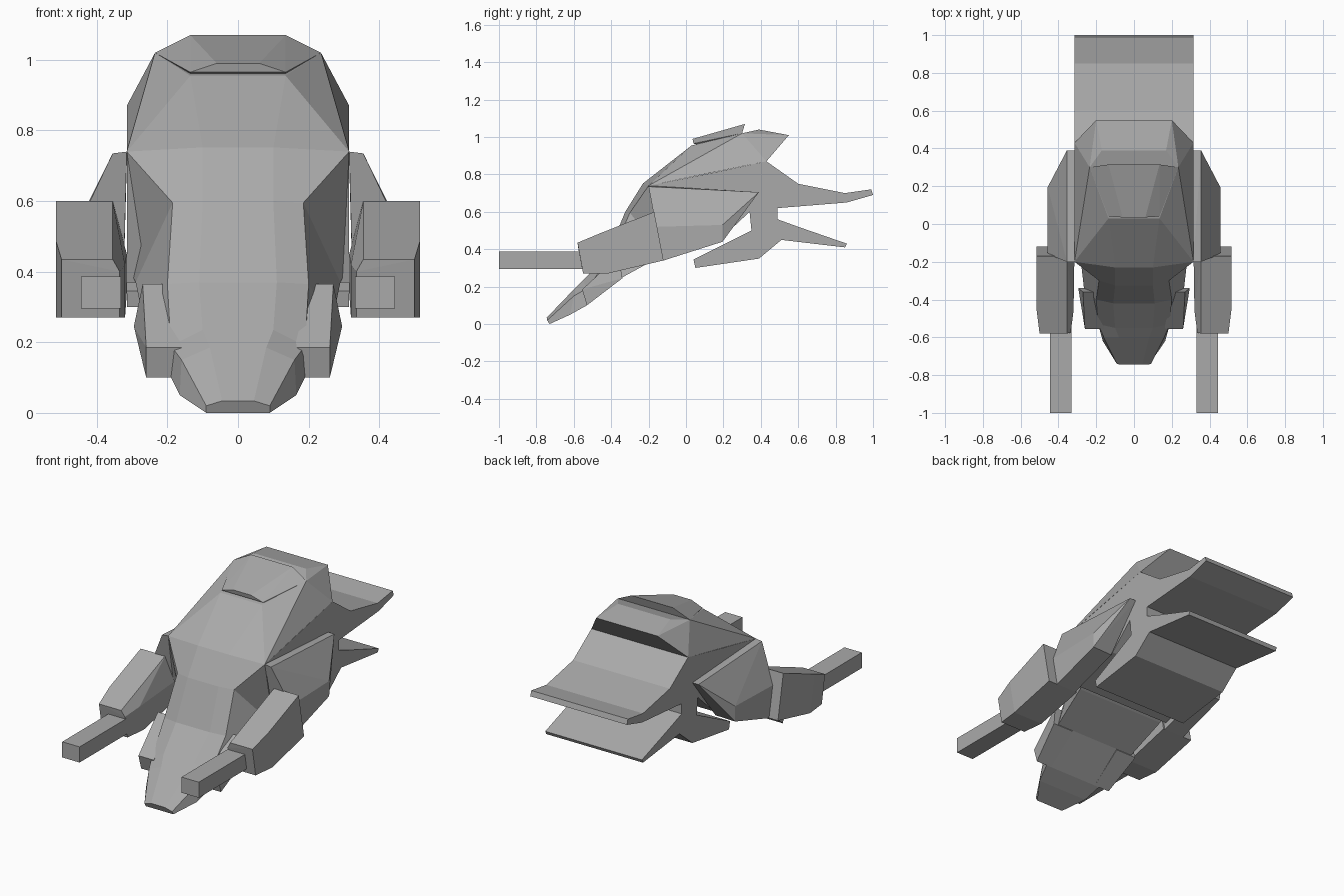
import bpy, bmesh

cube = bpy.data.objects.get("Cube")
if cube:
    bpy.data.objects.remove(cube, do_unlink=True)

grey = bpy.data.materials.new("plain grey")
grey.use_nodes = True
colour = (0.4, 0.4, 0.4, 1)
grey.diffuse_color = colour
grey.node_tree.nodes["Principled BSDF"].inputs["Base Color"].default_value = colour


def finish(name, bm):
    bmesh.ops.recalc_face_normals(bm, faces=bm.faces[:])
    mesh = bpy.data.meshes.new(name)
    bm.to_mesh(mesh)
    bm.free()
    mesh.materials.append(grey)
    obj = bpy.data.objects.new(name, mesh)
    bpy.context.collection.objects.link(obj)
    return obj


def flip(points):
    return [(-x, y, z) for x, y, z in points]


def hull(name, points):
    """Faceted solid wrapped around a few corner points."""
    bm = bmesh.new()
    for p in points:
        bm.verts.new(p)
    res = bmesh.ops.convex_hull(bm, input=bm.verts[:])
    loose = {v for v in res["geom_interior"] + res["geom_unused"]
             if isinstance(v, bmesh.types.BMVert)}
    bmesh.ops.delete(bm, geom=list(loose), context='VERTS')
    bmesh.ops.dissolve_limit(bm, angle_limit=0.02, verts=bm.verts[:], edges=bm.edges[:])
    return finish(name, bm)


def pair(name, points):
    hull("left_" + name, points)
    hull("right_" + name, flip(points))


def extrude_profile(name, profile, half):
    """Side profile (y, z) stretched across the width."""
    bm = bmesh.new()
    a = [bm.verts.new((-half, y, z)) for y, z in profile]
    b = [bm.verts.new((half, y, z)) for y, z in profile]
    bm.faces.new(a)
    bm.faces.new(b)
    for i in range(len(a)):
        j = (i + 1) % len(a)
        bm.faces.new((a[i], a[j], b[j], b[i]))
    return finish(name, bm)


# Flat-sided body with the forked tail
extrude_profile("body_and_tail", [
    (-.2, .74), (.1, .8), (.43, .87), (.6, .75), (.85, .7), (.99, .72), (1, .69),
    (.86, .65), (.49, .62), (.49, .56), (.6, .52), (.86, .43), (.85, .41),
    (.51, .45), (.39, .35), (.05, .3), (.04, .345), (.35, .5), (.34, .6),
    (.19, .46), (-.1, .37)], .315)

# Hood over the back, and the raised canopy on it
hood = [(.315, -.2, .74), (.315, .43, .87), (.2, .55, 1.01), (.17, .39, 1.04),
        (.235, .3, 1.02), (.135, .03, .955)]
hull("hood", hood + flip(hood))
canopy = [(.135, .04, .965), (.06, .035, .99), (.135, .315, 1.07),
          (.235, .3, 1.02), (.135, .1, .95)]
hull("canopy", canopy + flip(canopy))

# Head and neck, lofted from the nose up to the hood
# each ring: centre ridge, upper corner, lower corner
rings = [
    [(.045, -.745, .034), (.09, -.742, .02), (.09, -.73, .0)],
    [(.08, -.6, .185), (.16, -.6, .15), (.165, -.62, .05)],
    [(.1, -.55, .235), (.19, -.53, .19), (.19, -.53, .1)],
    [(.11, -.42, .37), (.2, -.4, .365), (.265, -.34, .25)],
    [(.1, -.325, .6), (.185, -.3, .595), (.29, -.12, .37)],
    [(.1, -.23, .752), (.315, -.2, .74), (.315, -.05, .42)],
]
bm = bmesh.new()
loops = [[bm.verts.new(p) for p in r[::-1] + flip(r)] for r in rings]
for low, high in zip(loops, loops[1:]):
    for i in range(6):
        j = (i + 1) % 6
        bm.faces.new((low[i], low[j], high[j], high[i]))
bm.faces.new(loops[0])
bm.faces.new(loops[-1])
finish("head", bm)

# Brow joining the neck ridge to the canopy
brow = [(.1, -.23, .752), (.315, -.2, .74), (.135, .03, .955)]
hull("brow", brow + flip(brow))

# Cheek plates beside the head
rim = [(.27, -.36, .365), (.295, -.34, .245), (.26, -.555, .185), (.26, -.53, .1)]
pair("cheek", rim + [(.16, y, z) for x, y, z in rim])

# Shoulders, arms and long square barrels
pair("shoulder", [
    (.315, -.2, .74), (.355, -.2, .735), (.355, .39, .705), (.315, .39, .705),
    (.457, .195, .53), (.457, .195, .44), (.457, -.16, .52), (.457, -.12, .34),
    (.325, -.12, .34), (.325, .19, .44)])
pair("arm", [
    (.515, -.17, .6), (.355, -.17, .6), (.315, -.14, .45), (.315, -.12, .34),
    (.515, -.12, .34), (.515, -.46, .485), (.355, -.46, .485), (.32, -.46, .42),
    (.515, -.42, .27), (.32, -.42, .27), (.5, -.58, .435), (.355, -.58, .435),
    (.335, -.575, .4), (.5, -.55, .27), (.335, -.55, .27)])
pair("barrel", [(x, y, z) for x in (.332, .445) for y in (-1, -.5) for z in (.295, .387)])
